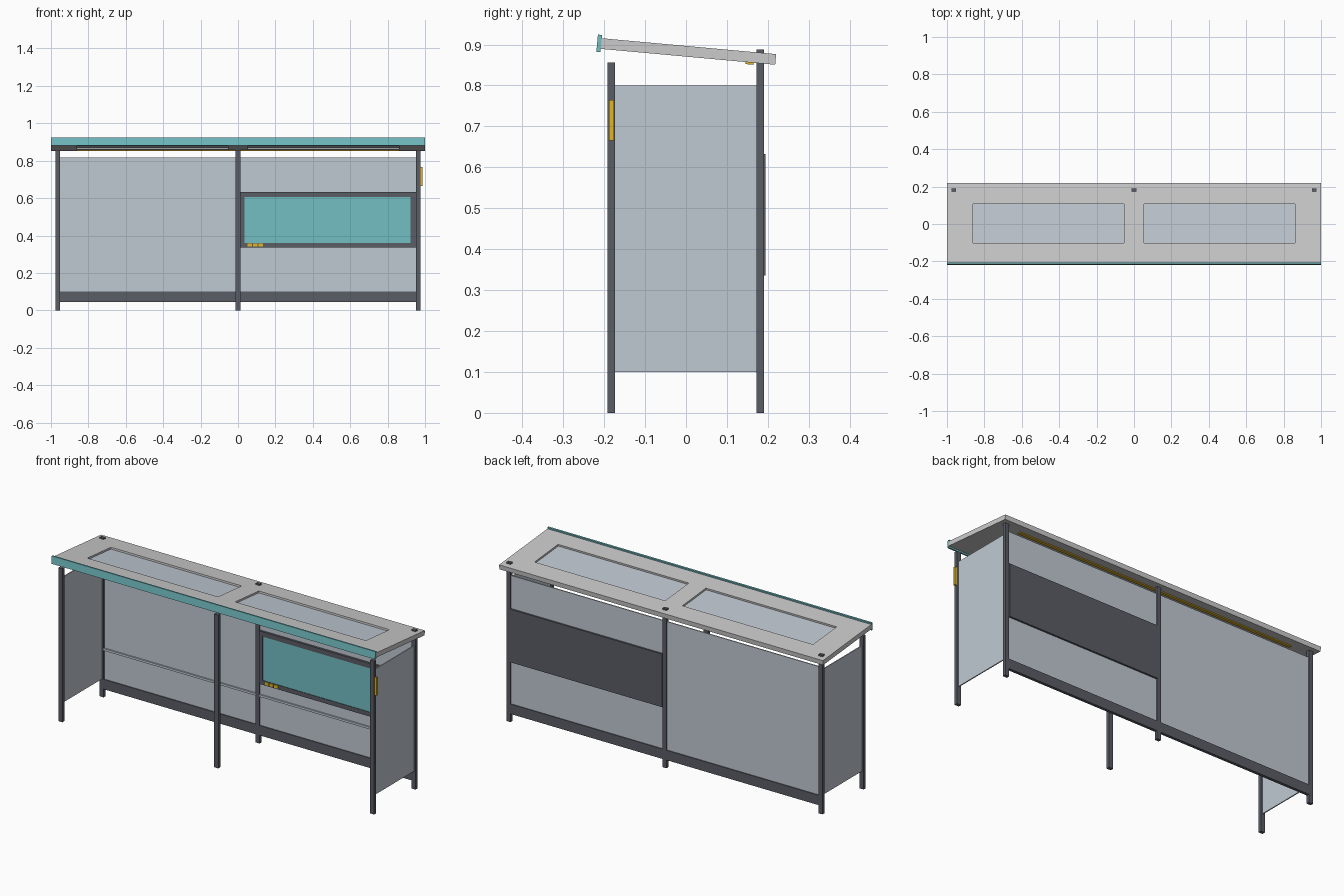
import bpy, bmesh, math
from mathutils import Matrix, Vector

if "Cube" in bpy.data.objects:
    bpy.data.objects.remove(bpy.data.objects["Cube"])


def material(name, rgb):
    m = bpy.data.materials.new(name)
    m.diffuse_color = (*rgb, 1)
    m.use_nodes = True
    m.node_tree.nodes["Principled BSDF"].inputs["Base Color"].default_value = m.diffuse_color
    return m


DARK = material("dark_metal", (0.10, 0.11, 0.13))
GLASS = material("pale_glass", (0.53, 0.59, 0.65))
TEAL = material("teal", (0.17, 0.52, 0.55))
YELLOW = material("yellow", (0.75, 0.47, 0.02))

# Roof plane: local coordinates are tilted about x and moved to the roof centre
ROOF = Matrix.Translation((0, 0.006, 0.883)) @ Matrix.Rotation(math.radians(-5.2), 4, 'X')


def finish(name, bm, mat=None, xf=None):
    if xf is not None:
        bm.transform(xf)
    bmesh.ops.recalc_face_normals(bm, faces=bm.faces)
    me = bpy.data.meshes.new(name)
    bm.to_mesh(me)
    bm.free()
    if mat:
        me.materials.append(mat)
    ob = bpy.data.objects.new(name, me)
    bpy.context.collection.objects.link(ob)
    return ob


def box(name, x, y, z, mat=None, xf=None):
    """Box from (min, max) pairs on each axis."""
    bm = bmesh.new()
    bmesh.ops.create_cube(bm, size=1)
    for v in bm.verts:
        v.co = Vector([(a + b) / 2 + c * (b - a) for c, (a, b) in zip(v.co, (x, y, z))])
    return finish(name, bm, mat, xf)


def pierced_slab(name, xs, ys, z, holes, mat=None, xf=None):
    """Slab on a grid of cells, skipping the cells listed as holes."""
    bm = bmesh.new()
    grid = [[bm.verts.new((x, y, z[0])) for y in ys] for x in xs]
    for i in range(len(xs) - 1):
        for j in range(len(ys) - 1):
            if (i, j) not in holes:
                bm.faces.new((grid[i][j], grid[i + 1][j], grid[i + 1][j + 1], grid[i][j + 1]))
    ext = bmesh.ops.extrude_face_region(bm, geom=bm.faces[:], use_keep_orig=True)
    top = [g for g in ext["geom"] if isinstance(g, bmesh.types.BMVert)]
    bmesh.ops.translate(bm, verts=top, vec=(0, 0, z[1] - z[0]))
    return finish(name, bm, mat, xf)


# Posts: back row pierces the roof, front row stops just below it
for side, px in (("left", -0.963), ("middle", 0), ("right", 0.963)):
    wx = (px - 0.0125, px + 0.0125)
    box(f"back_post_{side}", wx, (0.172, 0.190), (0, 0.888), DARK)
    box(f"front_post_{side}", wx, (-0.192, -0.174), (0, 0.856), DARK)

# Back wall: glass, kick rail and thin waist rail in each bay
for side, x in (("left", (-0.9505, -0.0125)), ("right", (0.0125, 0.9505))):
    box(f"back_glass_{side}", x, (0.178, 0.184), (0.10, 0.816), GLASS)
    box(f"kick_rail_{side}", x, (0.173, 0.189), (0.045, 0.10), DARK)
    box(f"waist_rail_{side}", x, (0.170, 0.178), (0.262, 0.274), GLASS)

# End walls
for side, px in (("left", -0.963), ("right", 0.963)):
    box(f"end_glass_{side}", (px - 0.003, px + 0.003), (-0.174, 0.172), (0.10, 0.80), GLASS)

# Display case: frame with recessed screen, closed back, indicator buttons
to_wall = Matrix.Rotation(math.radians(90), 4, 'X')
pierced_slab("display_frame", (0.0125, 0.036, 0.922, 0.9505), (0.336, 0.360, 0.605, 0.632),
             (-0.180, -0.166), {(1, 1)}, DARK, to_wall)
box("display_screen", (0.036, 0.922), (0.169, 0.180), (0.360, 0.605), TEAL)
box("display_back", (0.0125, 0.9505), (0.180, 0.194), (0.336, 0.632), DARK)
for i in range(3):
    bx = 0.052 + i * 0.029
    box(f"display_button_{i + 1}", (bx, bx + 0.023), (0.162, 0.168), (0.341, 0.358), YELLOW)

# Tilted roof with two skylight openings, glazing, fascia and light strip
pierced_slab("roof", (-1, -0.86, -0.053, 0.053, 0.86, 1), (-0.214, -0.108, 0.101, 0.214),
             (-0.013, 0.013), {(1, 1), (3, 1)}, None, ROOF)
for side, x in (("left", (-0.86, -0.053)), ("right", (0.053, 0.86))):
    box(f"skylight_{side}", x, (-0.108, 0.101), (-0.005, 0.003), GLASS, ROOF)
box("roof_fascia", (-1, 1), (-0.224, -0.214), (-0.021, 0.021), TEAL, ROOF)
box("light_strip", (-0.86, 0.86), (0.141, 0.161), (-0.018, -0.013), YELLOW, ROOF)

# Call box on the front right post
box("call_box", (0.9755, 0.987), (-0.188, -0.176), (0.665, 0.765), YELLOW)
